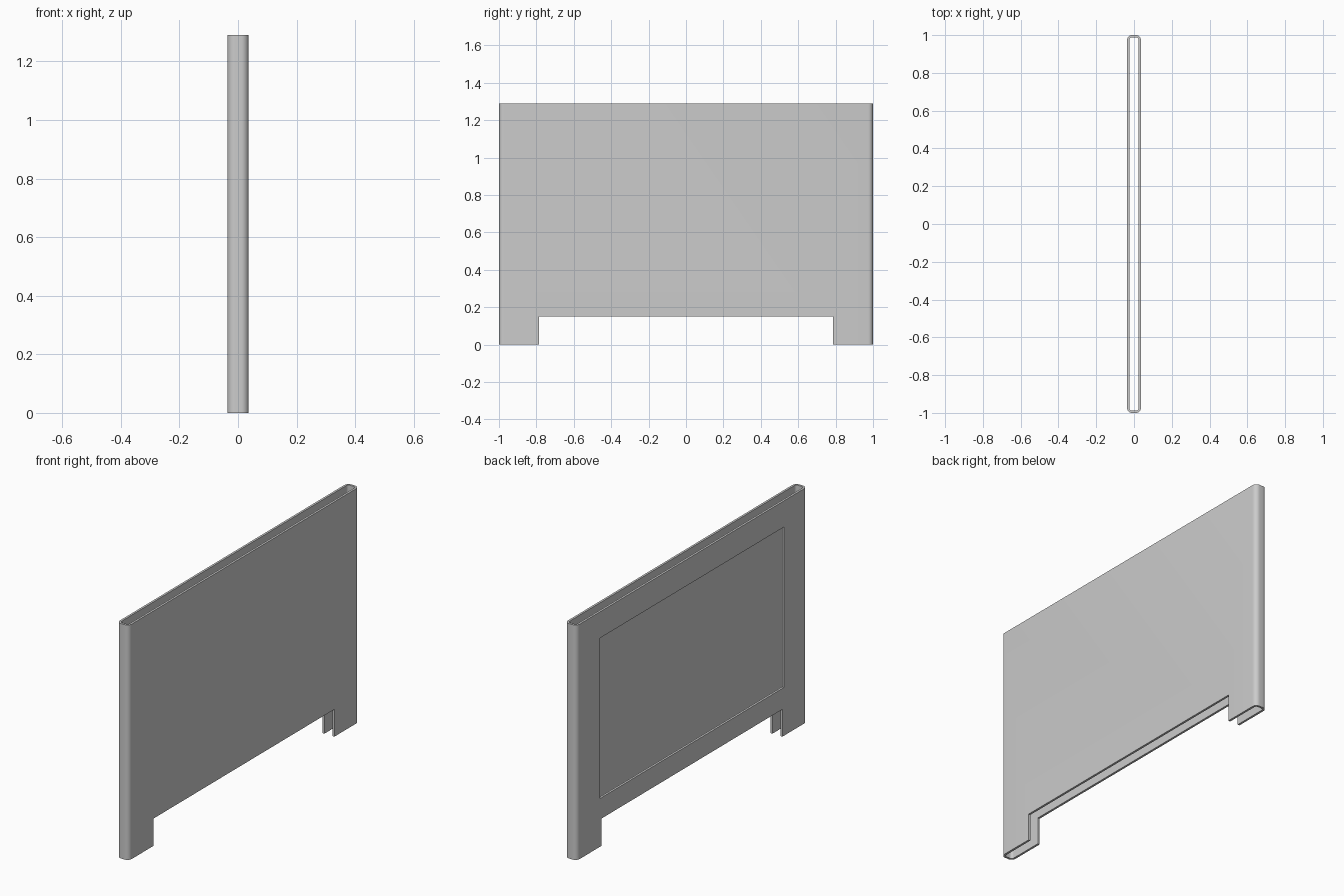
import bpy, bmesh, math

if "Cube" in bpy.data.objects:
    bpy.data.objects.remove(bpy.data.objects["Cube"])

HALF_X, HALF_Y, HEIGHT = 0.0365, 1.0, 1.29
WALL, RADIUS, STEPS = 0.012, 0.026, 8


def rounded_rect(hx, hy, r):
    """Counter-clockwise rounded rectangle outline."""
    pts = []
    for i, (sx, sy) in enumerate([(1, 1), (-1, 1), (-1, -1), (1, -1)]):
        for k in range(STEPS + 1):
            a = math.pi / 2 * (i + k / STEPS)
            pts.append((sx * (hx - r) + r * math.cos(a),
                        sy * (hy - r) + r * math.sin(a)))
    return pts


def box_cutter(name, lo, hi):
    bpy.ops.mesh.primitive_cube_add(
        size=1, location=[(a + b) / 2 for a, b in zip(lo, hi)])
    ob = bpy.context.object
    ob.name = name
    ob.scale = [b - a for a, b in zip(lo, hi)]
    ob.hide_render = True
    return ob


# Hollow sleeve, open at top and bottom
bm = bmesh.new()
outlines = [rounded_rect(HALF_X, HALF_Y, RADIUS),
            rounded_rect(HALF_X - WALL, HALF_Y - WALL, RADIUS - WALL)]
rings = [[bm.verts.new((x, y, z)) for x, y in o]
         for o, z in ((outlines[0], 0), (outlines[0], HEIGHT),
                      (outlines[1], HEIGHT), (outlines[1], 0))]
n = len(rings[0])
for a, b in zip(rings, rings[1:] + rings[:1]):
    for i in range(n):
        j = (i + 1) % n
        bm.faces.new((a[i], a[j], b[j], b[i]))
bmesh.ops.recalc_face_normals(bm, faces=bm.faces)
mesh = bpy.data.meshes.new("sleeve")
bm.to_mesh(mesh)
bm.free()
sleeve = bpy.data.objects.new("panel_sleeve", mesh)
bpy.context.collection.objects.link(sleeve)

# Bottom notch between the feet, and window in the -x wall only
cutters = [box_cutter("notch_cutter", (-0.2, -0.785, -0.2), (0.2, 0.785, 0.15)),
           box_cutter("window_cutter", (-0.2, -0.797, 0.265), (0.0, 0.797, 1.146))]

bpy.ops.object.select_all(action='DESELECT')
bpy.context.view_layer.objects.active = sleeve
sleeve.select_set(True)
for c in cutters:
    mod = sleeve.modifiers.new(c.name, 'BOOLEAN')
    mod.operation, mod.solver, mod.object = 'DIFFERENCE', 'EXACT', c
    bpy.ops.object.modifier_apply(modifier=mod.name)
for c in cutters:
    bpy.data.objects.remove(c)

# Smooth rounded ends, crisp rims
bpy.ops.object.shade_smooth_by_angle(angle=math.radians(30))
